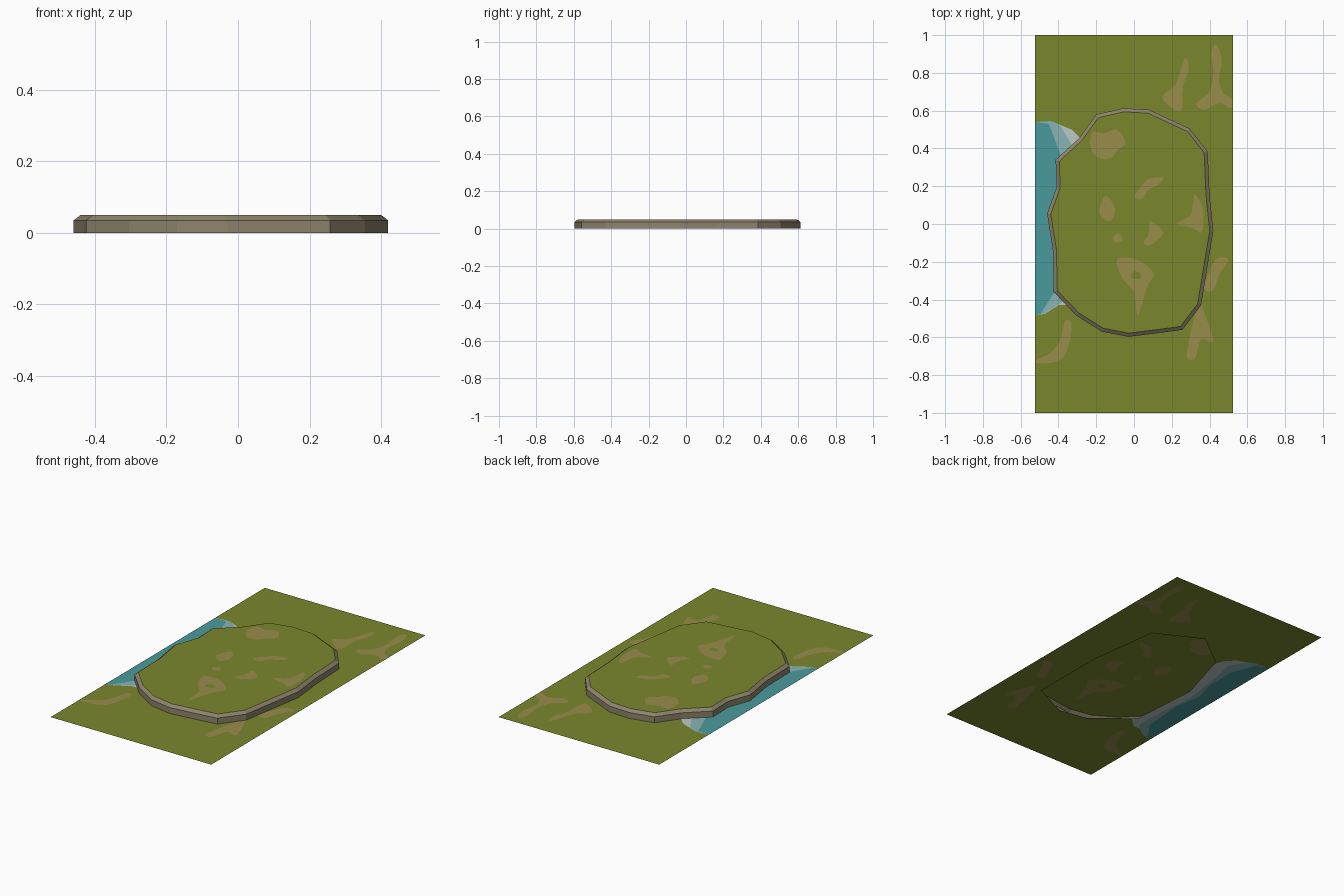
import bpy
from mathutils import Vector
from mathutils.geometry import delaunay_2d_cdt

if "Cube" in bpy.data.objects:
    bpy.data.objects.remove(bpy.data.objects["Cube"])

HX, HY = 0.525, 1.0           # half size of the ground sheet
WALL_Z, TOP_Z, INSET = 0.035, 0.05, 0.019


def material(name, rgb):
    m = bpy.data.materials.new(name)
    lin = [((c / 255 + 0.055) / 1.055) ** 2.4 for c in rgb]
    m.diffuse_color = (*lin, 1)
    m.use_nodes = True
    m.node_tree.nodes["Principled BSDF"].inputs["Base Color"].default_value = m.diffuse_color
    return m


MATS = {
    "grass": material("grass green", (122, 135, 44)),
    "dirt": material("dirt tan", (152, 140, 74)),
    "foam": material("foam white", (190, 200, 200)),
    "shallow": material("shallow water", (137, 181, 181)),
    "water": material("deep water", (74, 154, 156)),
    "rock": material("cliff rock", (142, 132, 108)),
}
NAMES = list(MATS)


def mesh_object(name, verts, faces, mats):
    me = bpy.data.meshes.new(name)
    me.from_pydata(verts, [], faces)
    for m in mats:
        me.materials.append(m)
    ob = bpy.data.objects.new(name, me)
    bpy.context.collection.objects.link(ob)
    return ob


def ccw(poly):
    area = sum(a[0] * b[1] - b[0] * a[1] for a, b in zip(poly, poly[1:] + poly[:1]))
    return poly if area > 0 else poly[::-1]


def smooth(poly, steps=4):
    """Closed Catmull-Rom curve through the points, kept on the sheet."""
    p = [Vector(q) for q in poly]
    n, out = len(p), []
    for i in range(n):
        a, b, c, d = p[i - 1], p[i], p[(i + 1) % n], p[(i + 2) % n]
        for s in range(steps):
            t = s / steps
            q = 0.5 * (2 * b + (c - a) * t + (2 * a - 5 * b + 4 * c - d) * t ** 2
                       + (3 * b - a - 3 * c + d) * t ** 3)
            out.append((max(-HX, min(HX, q.x)), max(-HY, min(HY, q.y))))
    return out


def inset(poly, d):
    """Offset a counter-clockwise outline inward by d."""
    p, out = [Vector(q) for q in poly], []
    for i in range(len(p)):
        e1 = (p[i] - p[i - 1]).normalized()
        e2 = (p[(i + 1) % len(p)] - p[i]).normalized()
        n1, n2 = Vector((-e1.y, e1.x)), Vector((-e2.y, e2.x))
        q = p[i] + (n1 + n2) * d / (1 + n1.dot(n2))
        out.append((q.x, q.y))
    return out


def painted_sheet(name, z, layers):
    """Flat sheet cut along outlines; later layers paint over earlier ones.
    A layer coloured None is cut away as a hole."""
    verts, loops = [], []
    for _, poly in layers:
        poly = ccw(list(poly))
        loops.append(list(range(len(verts), len(verts) + len(poly))))
        verts += [Vector(q) for q in poly]
    vs, _, fs, _, _, owners = delaunay_2d_cdt(verts, [], loops, 1, 1e-5)
    faces, index = [], []
    for f, own in zip(fs, owners):
        if not own:
            continue
        colour = layers[max(own)][0]
        if colour:
            faces.append(f)
            index.append(NAMES.index(colour))
    ob = mesh_object(name, [(v.x, v.y, z) for v in vs], faces, MATS.values())
    for poly, i in zip(ob.data.polygons, index):
        poly.material_index = i
    return ob


# Plateau outline
outline = ccw([
    (-0.20, 0.58), (-0.055, 0.613), (0.08, 0.605), (0.295, 0.505), (0.39, 0.385),
    (0.40, 0.155), (0.42, -0.035), (0.355, -0.43), (0.257, -0.56), (0.11, -0.58),
    (-0.03, -0.597), (-0.17, -0.57), (-0.305, -0.485), (-0.425, -0.36),
    (-0.43, -0.135), (-0.46, 0.055), (-0.41, 0.195), (-0.415, 0.34), (-0.29, 0.455)])
rim = inset(outline, INSET)

# Coast bands, each lying inside the one before
foam = [(-HX, 0.54), (-0.44, 0.545), (-0.38, 0.52), (-0.33, 0.5), (-0.285, 0.455),
        (-0.26, 0.40), (-0.30, 0.0), (-0.27, -0.35), (-0.36, -0.43), (-0.40, -0.43),
        (-0.47, -0.475), (-HX, -0.485)]
shallow = [(-HX, 0.54), (-0.44, 0.545), (-0.39, 0.52), (-0.33, 0.42), (-0.36, 0.3),
           (-0.40, 0.0), (-0.37, -0.3), (-0.375, -0.41), (-0.47, -0.473), (-HX, -0.485)]
water = [(-HX, 0.54), (-0.49, 0.535), (-0.45, 0.53), (-0.39, 0.37), (-0.39, 0.2),
         (-0.43, 0.05), (-0.40, -0.1), (-0.42, -0.36), (-0.495, -0.475), (-HX, -0.485)]

# Bare earth around the plateau
ground_dirt = [
    [(0.27, 0.88), (0.29, 0.82), (0.26, 0.73), (0.255, 0.61), (0.22, 0.6),
     (0.155, 0.655), (0.16, 0.69), (0.22, 0.74)],
    [(0.435, 0.95), (0.465, 0.87), (0.45, 0.76), (0.475, 0.69), (0.515, 0.665),
     (0.515, 0.615), (0.45, 0.64), (0.37, 0.605), (0.33, 0.64), (0.40, 0.7),
     (0.42, 0.81), (0.41, 0.91)],
    [(0.50, -0.19), (0.44, -0.18), (0.40, -0.25), (0.37, -0.34), (0.42, -0.35),
     (0.455, -0.26)],
    [(0.35, -0.43), (0.38, -0.49), (0.42, -0.62), (0.355, -0.61), (0.325, -0.71),
     (0.28, -0.71), (0.29, -0.63), (0.31, -0.53)],
    [(-0.365, -0.515), (-0.33, -0.53), (-0.345, -0.64), (-0.39, -0.72), (-0.5, -0.74),
     (-0.515, -0.72), (-0.44, -0.68), (-0.39, -0.61)]]

# Bare earth on top of the plateau
top_dirt = [
    [(-0.22, 0.485), (-0.16, 0.48), (-0.09, 0.5), (-0.045, 0.43), (-0.09, 0.39),
     (-0.12, 0.35), (-0.19, 0.35), (-0.23, 0.41)],
    [(0.155, 0.245), (0.13, 0.21), (0.075, 0.18), (0.045, 0.135), (0.0, 0.145),
     (0.04, 0.2), (0.08, 0.24)],
    [(-0.15, 0.15), (-0.1, 0.08), (-0.13, 0.015), (-0.185, 0.06)],
    [(-0.085, -0.05), (-0.06, -0.08), (-0.09, -0.1), (-0.115, -0.075)],
    [(0.085, 0.015), (0.155, -0.045), (0.09, -0.11), (0.05, -0.1), (0.08, -0.05)],
    [(0.32, 0.155), (0.365, 0.08), (0.36, -0.04), (0.31, -0.02), (0.225, 0.0),
     (0.3, 0.05)],
    [(-0.09, -0.185), (0.02, -0.19), (0.105, -0.265), (0.07, -0.33), (0.02, -0.485),
     (0.0, -0.36), (-0.06, -0.29)]]
grass_island = [(0.0, -0.25), (0.035, -0.265), (0.03, -0.29), (-0.015, -0.285)]

# Hollow under the plateau
hollow = [(0.29, -0.46), (0.29, 0.0), (0.23, 0.43), (-0.04, 0.57), (-0.25, 0.41),
          (-0.35, 0.07), (-0.32, -0.35), (-0.1, -0.53), (0.07, -0.56)]

# Ground sheet
sheet = [(-HX, -HY), (HX, -HY), (HX, HY), (-HX, HY)]
painted_sheet("ground", 0.0, [("grass", sheet), ("foam", foam), ("shallow", shallow),
                              ("water", water)]
              + [("dirt", smooth(p)) for p in ground_dirt] + [(None, hollow)])

# Plateau top
painted_sheet("plateau_top", TOP_Z, [("grass", rim)]
              + [("dirt", smooth(p)) for p in top_dirt]
              + [("grass", smooth(grass_island))])

# Cliff wall with a bevelled upper edge
n = len(outline)
rings = [(outline, 0.0), (outline, WALL_Z), (rim, TOP_Z)]
mesh_object("cliff_wall", [(x, y, z) for poly, z in rings for x, y in poly],
            [(r * n + i, r * n + (i + 1) % n, (r + 1) * n + (i + 1) % n, (r + 1) * n + i)
             for r in range(2) for i in range(n)], [MATS["rock"]])
